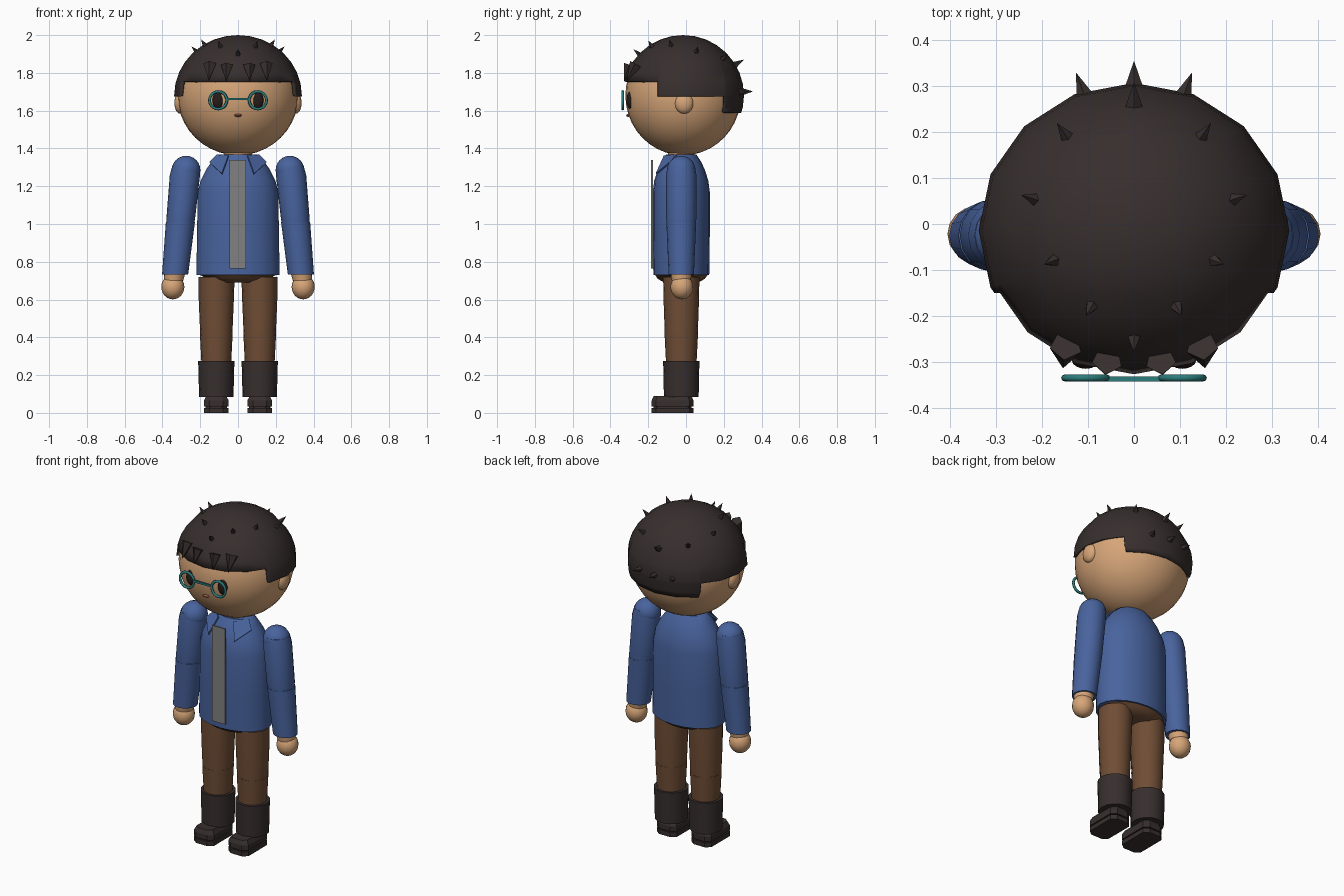
import bpy, bmesh, math
from mathutils import Vector, Matrix

if "Cube" in bpy.data.objects:
    bpy.data.objects.remove(bpy.data.objects["Cube"])


def mat(name, rgb):
    m = bpy.data.materials.new(name)
    m.diffuse_color = (*rgb, 1)
    m.use_nodes = True
    m.node_tree.nodes["Principled BSDF"].inputs["Base Color"].default_value = m.diffuse_color
    return m


SKIN = mat("skin", (.68, .38, .19))
BLUE = mat("jacket blue", (.065, .125, .34))
BROWN = mat("trouser brown", (.16, .075, .036))
DARK = mat("dark brown", (.038, .028, .027))
GREY = mat("shirt grey", (.22, .22, .22))
TEAL = mat("glasses teal", (.025, .2, .2))
EYE = mat("eye black", (.02, .012, .01))
MOUTH = mat("mouth", (.28, .1, .06))
CY = -.025  # depth of the body axis


def finish(name, bm, m, smooth=40):
    bmesh.ops.recalc_face_normals(bm, faces=bm.faces)
    me = bpy.data.meshes.new(name)
    bm.to_mesh(me)
    bm.free()
    me.materials.append(m)
    ob = bpy.data.objects.new(name, me)
    bpy.context.collection.objects.link(ob)
    if smooth:
        bpy.ops.object.select_all(action='DESELECT')
        ob.select_set(True)
        bpy.context.view_layer.objects.active = ob
        bpy.ops.object.shade_smooth_by_angle(angle=math.radians(smooth))
    return ob


def ball(name, c, r, m, seg=16, rings=12):
    bm = bmesh.new()
    bmesh.ops.create_uvsphere(bm, u_segments=seg, v_segments=rings, radius=1)
    bmesh.ops.transform(bm, matrix=Matrix.Translation(c) @ Matrix.Diagonal((*r, 1)), verts=bm.verts)
    return finish(name, bm, m)


def loft(name, rings, m, seg=16, smooth=40):
    """Rings of (cx, cy, z, rx, ry) joined into a capped tube."""
    bm = bmesh.new()
    loops = []
    for cx, cy, z, rx, ry in rings:
        loops.append([bm.verts.new((cx + rx * math.cos(a), cy + ry * math.sin(a), z))
                      for a in (2 * math.pi * i / seg for i in range(seg))])
    for a, b in zip(loops, loops[1:]):
        for i in range(seg):
            j = (i + 1) % seg
            bm.faces.new((a[i], a[j], b[j], b[i]))
    bm.faces.new(loops[0])
    bm.faces.new(loops[-1])
    return finish(name, bm, m, smooth)


def spike(name, base, direction, r, length, sides=5):
    bm = bmesh.new()
    d = Vector(direction).normalized()
    rot = d.to_track_quat('Z', 'Y').to_matrix().to_4x4()
    bmesh.ops.create_cone(bm, cap_ends=True, segments=sides, radius1=r, radius2=0, depth=length,
                          matrix=Matrix.Translation(Vector(base) + d * length / 2) @ rot)
    return finish(name, bm, DARK, 0)


def box(name, c, size, m):
    bm = bmesh.new()
    bmesh.ops.create_cube(bm, size=1, matrix=Matrix.Translation(c) @ Matrix.Diagonal((*size, 1)))
    return finish(name, bm, m, 0)


def plate(name, pts, m, thick):
    bm = bmesh.new()
    bm.faces.new([bm.verts.new(p) for p in pts])
    ob = finish(name, bm, m, 0)
    mod = ob.modifiers.new("thickness", 'SOLIDIFY')
    mod.thickness = thick
    mod.offset = 0
    return ob


# Head
HC = Vector((0, -.015, 1.68))
HR = Vector((.338, .322, .32))
ball("head", HC, (.32, .306, .316), SKIN, 32, 20)
ball("mouth", (0, -.305, 1.575), (.02, .012, .008), MOUTH, 12, 6)

# Hair cap: stepped hairline, higher at the forehead and lower at the nape
bm = bmesh.new()
bmesh.ops.create_uvsphere(bm, u_segments=16, v_segments=16, radius=1)
bmesh.ops.transform(bm, matrix=Matrix.Translation(HC) @ Matrix.Diagonal((*HR, 1)), verts=bm.verts)
for co, no in (((0, 0, 1.755), (0, 0, 1)), ((0, 0, 1.676), (0, 0, 1)), ((0, 0, 1.587), (0, 0, 1)),
               ((0, -.15, 0), (0, 1, 0)), ((0, .204, 0), (0, 1, 0))):
    bmesh.ops.bisect_plane(bm, geom=bm.verts[:] + bm.edges[:] + bm.faces[:], plane_co=co, plane_no=no)


def below_hairline(f):
    c = f.calc_center_median()
    return c.z < (1.755 if c.y < -.15 else 1.676 if c.y < .204 else 1.587)


bmesh.ops.delete(bm, geom=[f for f in bm.faces if below_hairline(f)], context='FACES')
hair = finish("hair_cap", bm, DARK)
rim = hair.modifiers.new("rim", 'SOLIDIFY')
rim.thickness = .02
rim.offset = -1


# Small hair spikes standing out from the cap
def hair_spike(x, y, upper=True, r=.017, length=.05):
    u = Vector((x / HR.x, (y - HC.y) / HR.y, 0))
    u.z = math.sqrt(max(0, 1 - u.length_squared)) if upper else .06
    u.normalize()
    p = HC + Vector((u.x * HR.x, u.y * HR.y, u.z * HR.z)) * .965
    spike("hair_spike", p, p - HC, r, length)


for x, y in ((.22, .055), (.175, -.08), (.093, -.18), (.15, .195)):
    for s in (-1, 1):
        hair_spike(s * x, y)
hair_spike(0, -.25)
hair_spike(0, .262, r=.022, length=.065)
hair_spike(0, .31, False, .022, .06)
for s in (-1, 1):
    hair_spike(s * .108, .28, False, .02, .055)

# Fringe, ears, eyes, glasses
for s in (-1, 1):
    spike("fringe_spike", (s * .148, -.265, 1.845), (s * .06, -.45, -.8), .036, .1)
    spike("fringe_spike", (s * .058, -.296, 1.84), (s * .05, -.35, -.9), .034, .09)
    ball("ear", (s * .305, -.01, 1.64), (.032, .05, .056), SKIN)
    ball("eye", (s * .105, -.297, 1.655), (.03, .018, .045), EYE)
    bpy.ops.mesh.primitive_torus_add(major_segments=20, minor_segments=8, major_radius=.046,
                                     minor_radius=.0075, location=(s * .105, -.335, 1.655),
                                     rotation=(math.pi / 2, 0, 0))
    ring = bpy.context.object
    ring.name = "glasses_rim"
    ring.data.materials.append(TEAL)
    bpy.ops.object.shade_smooth()
box("glasses_bridge", (0, -.337, 1.662), (.122, .011, .011), TEAL)

# Torso, neck and hips
loft("neck", [(0, CY, 1.32, .075, .07), (0, CY, 1.42, .075, .07)], SKIN)
loft("jacket", [(0, CY, .73, .22, .148), (0, CY, .95, .217, .151), (0, CY, 1.17, .213, .151),
                (0, CY, 1.23, .198, .143), (0, CY, 1.29, .168, .124), (0, CY, 1.335, .135, .102),
                (0, CY, 1.368, .105, .08)], BLUE, 20, 50)
loft("hips", [(0, CY, .69, .12, .09), (0, CY, .71, .165, .125), (0, CY, .735, .21, .142)], BROWN, 20)
plate("shirt_front", [(-.045, -.18, .765), (.043, -.18, .765), (.043, -.18, 1.34), (-.045, -.18, 1.34)],
      GREY, .009)

for s in (-1, 1):
    # Collar flap
    plate("collar_flap", [(s * .05, -.115, 1.36), (s * .085, -.158, 1.265), (s * .15, -.085, 1.325),
                          (s * .11, -.05, 1.365)], BLUE, .008)
    # Arm
    ball("shoulder", (s * .275, CY, 1.285), (.076, .076, .076), BLUE)
    loft("upper_arm", [(s * .305, CY, 1.0, .073, .077), (s * .303, CY, 1.03, .076, .08),
                       (s * .281, CY, 1.26, .08, .08), (s * .277, CY, 1.31, .07, .072)], BLUE)
    loft("forearm", [(s * .333, CY, .732, .069, .067), (s * .305, CY, 1.01, .077, .079)], BLUE)
    loft("wrist", [(s * .34, CY, .70, .05, .05), (s * .336, CY, .74, .057, .057)], SKIN)
    ball("hand", (s * .345, CY + .003, .667), (.061, .06, .066), SKIN)
    # Leg
    loft("thigh", [(s * .115, CY, .41, .085, .087), (s * .115, CY, .6, .093, .094),
                   (s * .113, CY, .72, .095, .096)], BROWN)
    loft("shin", [(s * .115, CY, .25, .078, .08), (s * .115, CY, .425, .087, .089)], BROWN)
    # Boot: shaft, foot and two-layer sole
    loft("boot_shaft", [(s * .115, CY, .085, .091, .092), (s * .115, CY, .275, .096, .096)], DARK)
    for name, z0, z1, w, front, back, tip in (("sole", 0, .027, .066, -.182, .04, 1),
                                              ("welt", .027, .034, .056, -.172, .03, 1),
                                              ("foot", .034, .09, .066, -.182, .04, .8)):
        bm = bmesh.new()
        for z, k in ((z0, 1), (z0 + (z1 - z0) * .55, 1), (z1, tip)):
            hw, mid, hl = w * k, (front + back) / 2, (back - front) / 2 * (1 + k) / 2
            for dx, dy in ((.55, -1), (1, -.8), (1, .8), (.55, 1), (-.55, 1), (-1, .8), (-1, -.8), (-.55, -1)):
                bm.verts.new((s * .115 + hw * dx, mid + hl * dy, z))
        bmesh.ops.convex_hull(bm, input=bm.verts)
        finish("boot_" + name, bm, DARK, 0)
